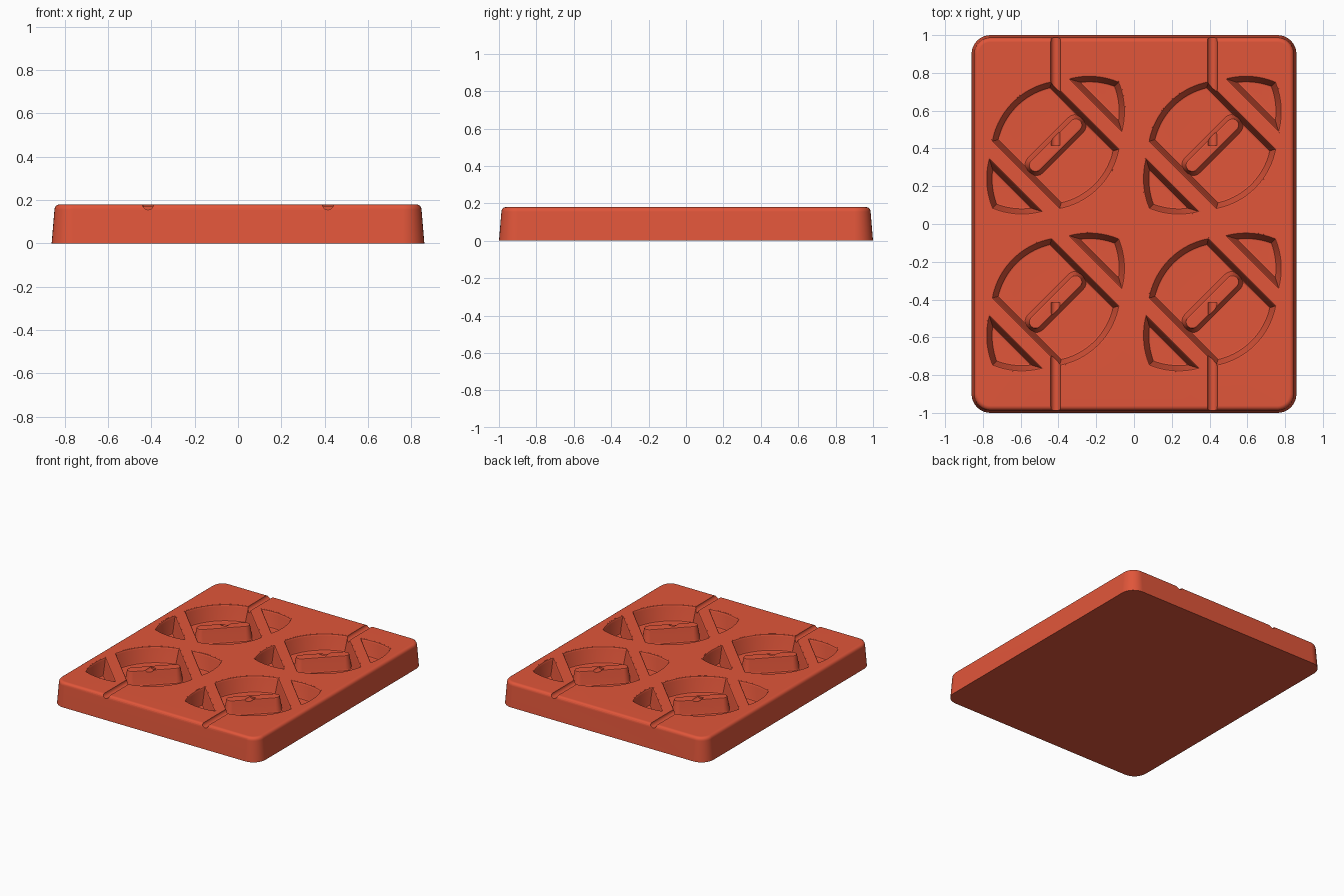
import bpy
import bmesh
from math import sin, cos, pi, sqrt, radians
from mathutils import Matrix, Vector

if "Cube" in bpy.data.objects:
    bpy.data.objects.remove(bpy.data.objects["Cube"])

TOP = 0.18
CENTRE = 0.415

red = bpy.data.materials.new("brick_red")
red.use_nodes = True
colour = (0.75, 0.092, 0.042, 1)
red.diffuse_color = colour
red.node_tree.nodes["Principled BSDF"].inputs["Base Color"].default_value = colour


def loft(bm, outline, levels, matrix=Matrix()):
    """Closed solid through outline(inset) at each (height, inset) level."""
    rings = [[bm.verts.new(matrix @ Vector((x, y, z))) for x, y in outline(d)]
             for z, d in levels]
    n = len(rings[0])
    for a, b in zip(rings, rings[1:]):
        for i in range(n):
            j = (i + 1) % n
            bm.faces.new((a[i], a[j], b[j], b[i]))
    bm.faces.new(rings[0])
    bm.faces.new(rings[-1])


def finish(bm, name):
    bmesh.ops.recalc_face_normals(bm, faces=bm.faces)
    mesh = bpy.data.meshes.new(name)
    bm.to_mesh(mesh)
    bm.free()
    mesh.materials.append(red)
    obj = bpy.data.objects.new(name, mesh)
    bpy.context.collection.objects.link(obj)
    return obj


def tray_outline(d, steps=8):
    r = 0.1 - d
    pts = []
    for q, (sx, sy) in enumerate([(1, 1), (-1, 1), (-1, -1), (1, -1)]):
        for i in range(steps + 1):
            a = (q + i / steps) * pi / 2
            pts.append((sx * 0.76 + r * cos(a), sy * 0.9 + r * sin(a)))
    return pts


def centre_outline(d, steps=20):
    """Straight ends, two bowed sides."""
    half = 0.228 - d
    us = [half * (2 * i / steps - 1) for i in range(steps + 1)]
    side = [(u, sqrt((0.4 - d) ** 2 - u * u) - 0.074) for u in us]
    return side + [(-u, -v) for u, v in side]


def tip_outline(d, steps=12):
    """Straight base, two bowed sides meeting at a point."""
    u0, drop, r = 0.096, 0.156, 0.413 - d
    low, apex = 0.293 + d, u0 + sqrt(r * r - drop * drop)
    us = [low + (apex - low) * i / steps for i in range(steps)]
    side = [(u, sqrt(r * r - (u - u0) ** 2) - drop) for u in us]
    return side + [(apex, 0)] + [(u, -v) for u, v in reversed(side)]


def bar_outline(r, steps=10):
    pts = []
    for side in (0, 1):
        for i in range(steps + 1):
            a = -pi / 2 + side * pi + pi * i / steps
            pts.append(((0.15 if side == 0 else -0.15) + r * cos(a), r * sin(a)))
    return pts


def groove_outline(r, steps=20):
    return [(r * cos(2 * pi * i / steps), r * sin(2 * pi * i / steps))
            for i in range(steps)]


# Tray body with drafted sides and a rounded top edge
bm = bmesh.new()
loft(bm, tray_outline, [(0, 0), (0.155, 0.013), (0.165, 0.015), (0.173, 0.02),
                        (0.178, 0.028), (TOP, 0.038)])
tray = finish(bm, "mould_tray")

# Pockets, raised bars and stick grooves
pocket_levels = [(0.2, 0), (0.1795, 0.001), (0.178, 0.006), (0.174, 0.009),
                 (0.167, 0.011), (0.08, 0.03), (0.07, 0.034), (0.065, 0.042)]
bar_levels = [(0.05, 0.058), (0.066, 0.056), (0.072, 0.051), (0.16, 0.036),
              (0.167, 0.033), (0.17, 0.026)]
pockets, bars, grooves = bmesh.new(), bmesh.new(), bmesh.new()
for x in (-CENTRE, CENTRE):
    for y in (-CENTRE, CENTRE):
        spot = Matrix.Translation((x, y + 0.002, 0))
        turned = spot @ Matrix.Rotation(radians(45), 4, 'Z')
        loft(pockets, centre_outline, pocket_levels, turned)
        loft(pockets, tip_outline, pocket_levels, turned)
        loft(pockets, tip_outline, pocket_levels,
             turned @ Matrix.Rotation(pi, 4, 'Z'))
        loft(bars, bar_outline, bar_levels, turned)
        # Groove runs outward from the middle of the bar
        out = Matrix.Rotation(-pi / 2 if y > 0 else pi / 2, 4, 'X')
        loft(grooves, groove_outline, [(0, 0.026), (0.7, 0.026)],
             Matrix.Translation((x, y, TOP + 0.001)) @ out)

for bm, name, operation in ((pockets, "pocket_cutter", 'DIFFERENCE'),
                            (bars, "pocket_bars", 'UNION'),
                            (grooves, "groove_cutter", 'DIFFERENCE')):
    helper = finish(bm, name)
    helper.hide_render = True
    bpy.context.view_layer.objects.active = tray
    mod = tray.modifiers.new(name, 'BOOLEAN')
    mod.operation = operation
    mod.solver = 'EXACT'
    mod.object = helper
    bpy.ops.object.modifier_apply(modifier=name)
    bpy.data.objects.remove(helper)

# Smooth fillets, crisp edges
bpy.ops.object.select_all(action='DESELECT')
tray.select_set(True)
bpy.context.view_layer.objects.active = tray
bpy.ops.object.shade_smooth_by_angle(angle=radians(35))
weighted = tray.modifiers.new("even_shading", 'WEIGHTED_NORMAL')
weighted.keep_sharp = True
